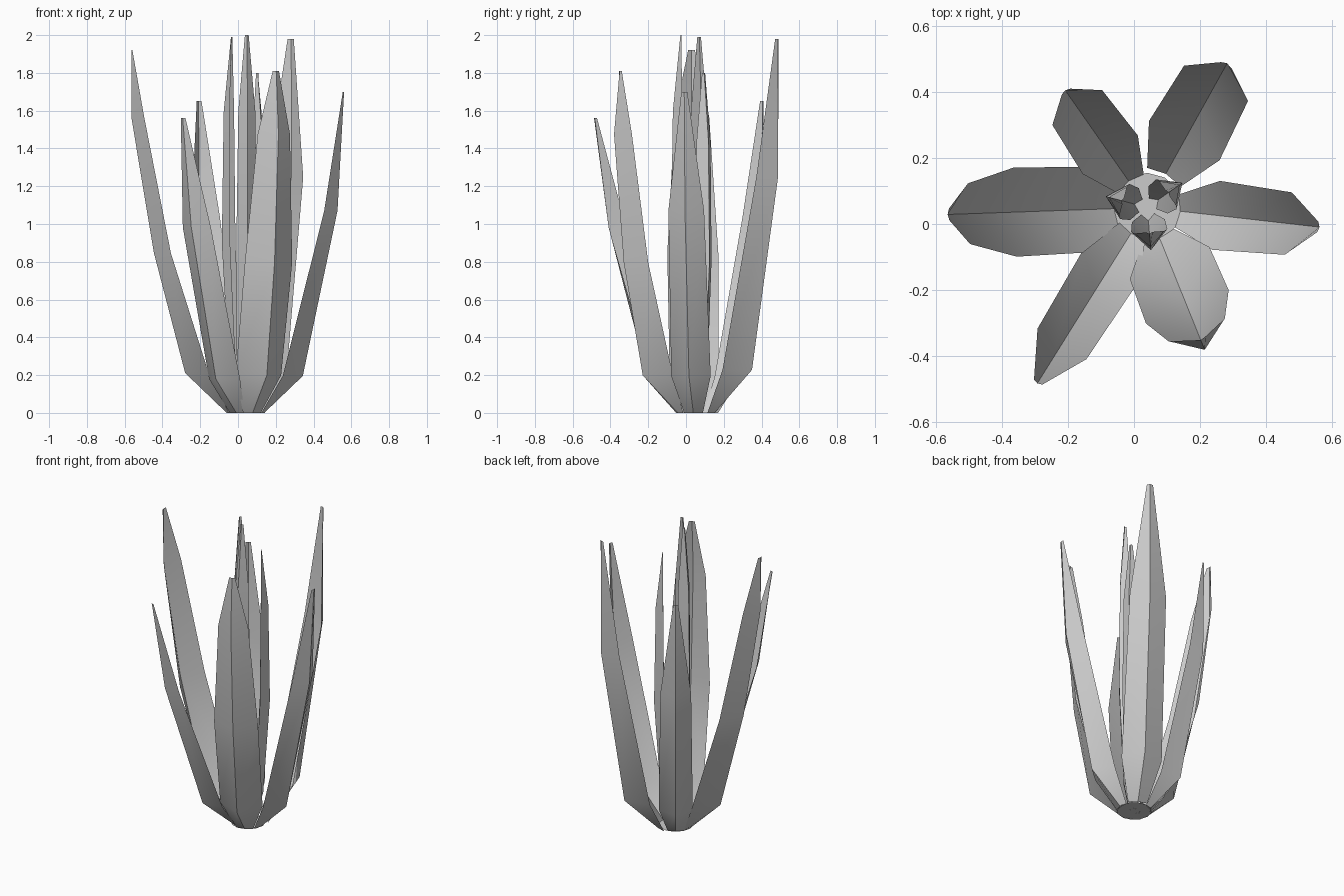
import bpy, bmesh, math
from mathutils import Vector

old = bpy.data.objects.get("Cube")
if old:
    bpy.data.objects.remove(old)

leaf_grey = bpy.data.materials.new("leaf_grey")
leaf_grey.use_nodes = True
colour = (0.6, 0.6, 0.6, 1)
leaf_grey.diffuse_color = colour
leaf_grey.node_tree.nodes["Principled BSDF"].inputs["Base Color"].default_value = colour

CENTRE = Vector((0.04, 0.05, 0))

# Leaf rows: height fraction, keel radius, edge radius, half width
LONG = [(0, .10, .09, .05), (.11, .32, .20, .13), (.44, .485, .40, .135),
        (.815, .605, .54, .092), (1, .605, .60, .018)]
BROAD = [(0, .10, .09, .05), (.115, .305, .21, .105), (.63, .49, .43, .095),
         (1, .525, .52, .016)]
INNER = [(0, .04, .02, .02), (.11, .09, .04, .05), (.45, .13, .07, .055),
         (.8, .12, .075, .045), (1, .08, .075, .01)]


def finish(name, bm):
    mesh = bpy.data.meshes.new(name)
    bm.to_mesh(mesh)
    bm.free()
    mesh.materials.append(leaf_grey)
    obj = bpy.data.objects.new(name, mesh)
    bpy.context.collection.objects.link(obj)
    bpy.ops.object.select_all(action='DESELECT')
    obj.select_set(True)
    bpy.context.view_layer.objects.active = obj
    bpy.ops.object.shade_smooth_by_angle(angle=math.radians(30))


def leaf(name, rows, degrees, height, lean=0, size=1):
    """Folded leaf: a keel on the outside and two free edges."""
    angle = math.radians(degrees)
    out = Vector((math.cos(angle), math.sin(angle), 0))
    side = Vector((-out.y, out.x, 0))
    bm = bmesh.new()
    rings = []
    for frac, keel, edge, half in rows:
        z = frac * height
        points = [(edge, -half), (keel, 0), (edge, half)]
        rings.append([bm.verts.new(CENTRE + out * (r * size + lean * z)
                                   + side * w * size + Vector((0, 0, z)))
                      for r, w in points])
    for low, high in zip(rings, rings[1:]):
        for i in range(2):
            bm.faces.new((low[i], low[i + 1], high[i + 1], high[i]))
    finish(name, bm)


# Outer leaves
leaf("left_pointing_long_leaf", LONG, 182, 1.92)
leaf("front_long_leaf", LONG, -68, 1.81, lean=-.095)
leaf("side_broad_leaf", BROAD, -6.5, 1.70)
leaf("back_large_broad_leaf", BROAD, 61, 1.98, lean=-.057, size=1.165)
leaf("back_small_broad_leaf", BROAD, 125, 1.65, lean=-.046, size=.97)
leaf("front_small_broad_leaf", BROAD, -122, 1.56, lean=.093, size=.92)

# Upright inner leaves
for i, (degrees, height) in enumerate([(-85, 2.0), (35, 1.8), (165, 1.99)]):
    leaf(f"inner_leaf_{i + 1}", INNER, degrees, height)

# Base plate closing the rosette
bm = bmesh.new()
bmesh.ops.create_circle(bm, cap_ends=True, segments=12, radius=.105)
bmesh.ops.translate(bm, verts=bm.verts, vec=CENTRE + Vector((0, 0, .001)))
finish("base_plate", bm)
